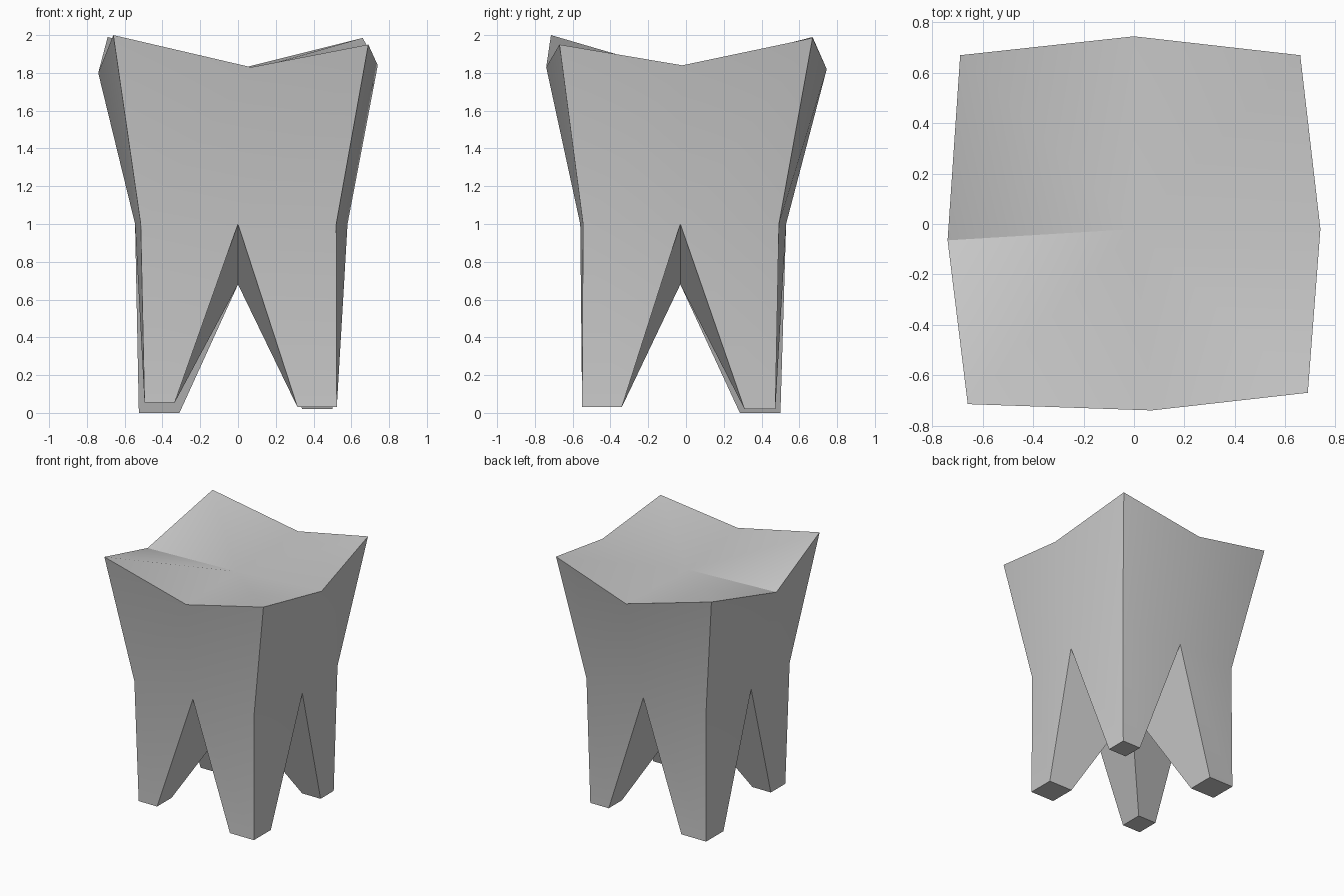
import bpy
import bmesh
from math import radians

cube = bpy.data.objects.get("Cube")
if cube:
    bpy.data.objects.remove(cube, do_unlink=True)

mat = bpy.data.materials.new("plain grey")
mat.use_nodes = True
GREY = (0.6, 0.6, 0.6, 1)
mat.diffuse_color = GREY
mat.node_tree.nodes["Principled BSDF"].inputs["Base Color"].default_value = GREY

# Rings run counterclockwise from the front corner at -x; odd points are side middles
CROWN = [(-.66, -.715, 2), (.07, -.74, 1.83), (.69, -.67, 1.95), (.74, -.02, 1.84),
         (.66, .67, 1.985), (0, .745, 1.82), (-.69, .67, 1.99), (-.74, -.065, 1.8)]
WAIST = [(-.515, -.55), (0, -.56), (.52, -.545), (.58, -.03),
         (.52, .492), (0, .53), (-.52, .495), (-.545, -.03)]
# Root tips: outer corner, then the inner corner
ROOTS = [((-.495, -.525, .055), (-.335, -.345)), ((.523, -.55, .03), (.315, -.34)),
         ((.5, .473, .02), (.34, .31)), ((-.525, .5, 0), (-.31, .285))]

bm = bmesh.new()
crown = [bm.verts.new(p) for p in CROWN]
waist = [bm.verts.new((x, y, 1)) for x, y in WAIST]
pit = bm.verts.new((0, -.02, 1.797))
crotch = bm.verts.new((0, -.03, .68))

# Dished chewing surface and crown walls
for i in range(8):
    j = (i + 1) % 8
    bm.faces.new((crown[i], crown[j], pit))
    bm.faces.new((waist[i], waist[j], crown[j], crown[i]))

# Four roots, each with two outer walls, two notch walls and a flat tip
for k, ((ox, oy, z), (ix, iy)) in enumerate(ROOTS):
    along_x, along_y = (ix, oy), (ox, iy)
    after, before = (along_x, along_y) if k % 2 == 0 else (along_y, along_x)
    outer, nxt, inner, prev = [bm.verts.new((x, y, z)) for x, y in
                               ((ox, oy), after, (ix, iy), before)]
    corner, arch_next, arch_prev = waist[2 * k], waist[2 * k + 1], waist[2 * k - 1]
    bm.faces.new((corner, outer, nxt, arch_next))
    bm.faces.new((arch_prev, prev, outer, corner))
    bm.faces.new((arch_next, nxt, inner, crotch))
    bm.faces.new((crotch, inner, prev, arch_prev))
    bm.faces.new((outer, prev, inner, nxt))

bmesh.ops.recalc_face_normals(bm, faces=bm.faces)
mesh = bpy.data.meshes.new("tooth")
bm.to_mesh(mesh)
bm.free()
mesh.materials.append(mat)
tooth = bpy.data.objects.new("tooth", mesh)
bpy.context.collection.objects.link(tooth)

bpy.ops.object.select_all(action="DESELECT")
tooth.select_set(True)
bpy.context.view_layer.objects.active = tooth
bpy.ops.object.shade_smooth_by_angle(angle=radians(30))
